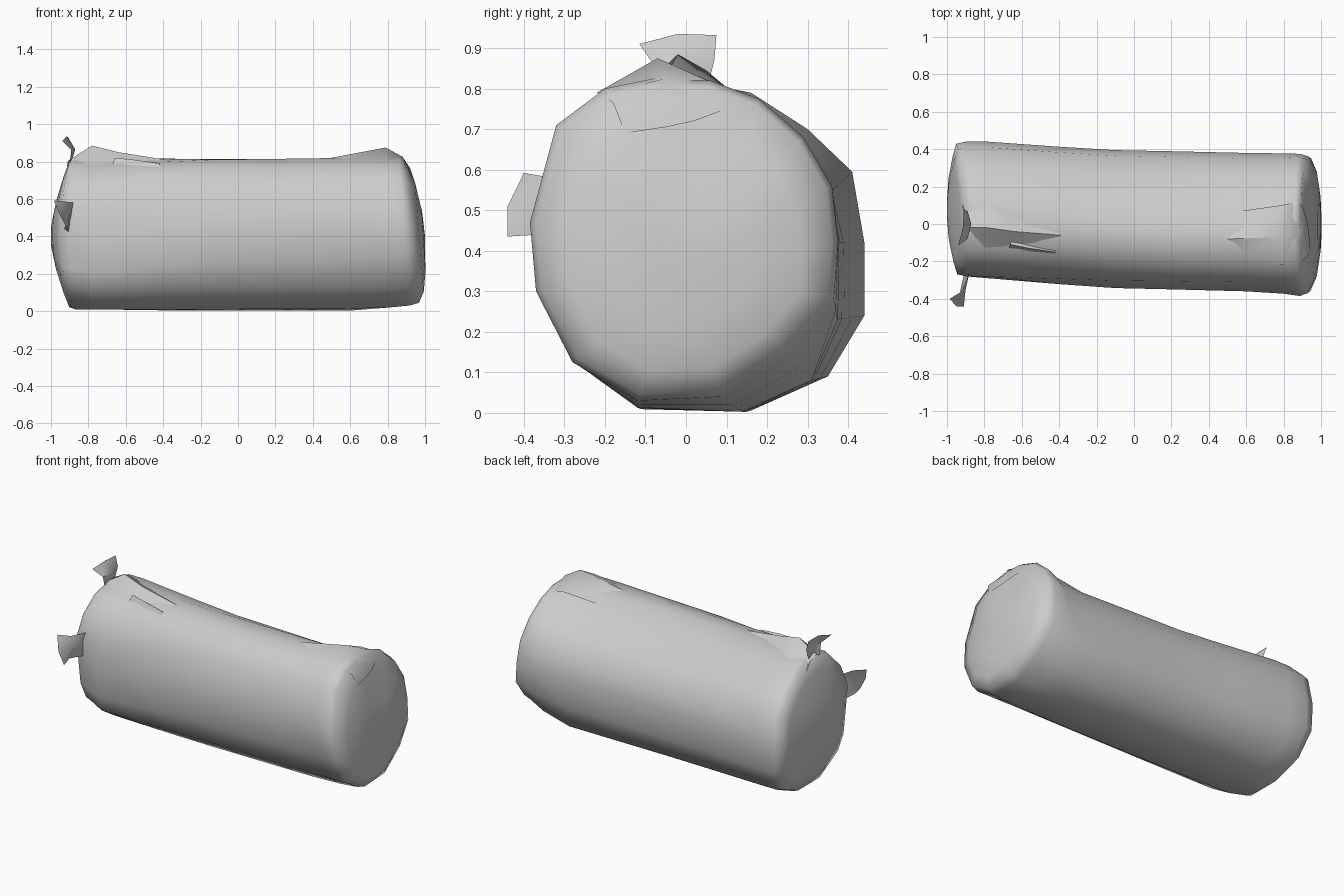
import bpy, math

film = bpy.data.materials.new("grey wrap")
film.diffuse_color = (0.6, 0.6, 0.6, 1)


def make(name, verts, faces, angle):
    me = bpy.data.meshes.new(name)
    me.from_pydata(verts, [], faces)
    me.materials.append(film)
    ob = bpy.data.objects.new(name, me)
    bpy.context.collection.objects.link(ob)
    bpy.ops.object.select_all(action='DESELECT')
    ob.select_set(True)
    bpy.context.view_layer.objects.active = ob
    bpy.ops.object.shade_smooth_by_angle(angle=math.radians(angle))
    return ob


def patch(name, rows):
    """Thin sheet through a small grid of points."""
    w = len(rows[0])
    verts = [p for r in rows for p in r]
    faces = [(i * w + j, i * w + j + 1, (i + 1) * w + j + 1, (i + 1) * w + j)
             for i in range(len(rows) - 1) for j in range(w - 1)]
    return make(name, verts, faces, 45)


# Wrapped roll: matching (y, z) profiles at the left end, along the body, at the right end
LEFT = [(.44, .42), (.41, .595), (.30, .70), (.16, .79), (0, .82), (-.14, .78), (-.23, .68), (-.28, .54),
        (-.29, .36), (-.285, .21), (-.25, .11), (-.09, .01), (.17, .01), (.35, .09), (.44, .24)]
BODY = [(.38, .42), (.35, .54), (.26, .645), (.12, .735), (-.01, .81), (-.10, .82), (-.20, .795), (-.31, .70),
        (-.36, .47), (-.345, .28), (-.275, .125), (-.12, .025), (.14, .015), (.31, .08), (.375, .23)]
RIGHT = [(.375, .42), (.36, .56), (.29, .68), (.18, .775), (.06, .82), (-.08, .825), (-.20, .80), (-.32, .71),
         (-.385, .47), (-.37, .30), (-.28, .125), (-.12, .03), (.09, .04), (.26, .15), (.365, .28)]
SEG = len(LEFT)


def ring(x, t, scale, lean, bow):
    """Blend profiles (t 0 left, 1 body, 2 right), shrink about the middle, tilt and bow in x."""
    a, b, f = (LEFT, BODY, t) if t <= 1 else (BODY, RIGHT, t - 1)
    cy, cz = 0.04 * (2 - t), 0.40 - (0.06 if x > 0.95 else 0)
    out = []
    for j in range(SEG):
        y = a[j][0] + (b[j][0] - a[j][0]) * f
        z = a[j][1] + (b[j][1] - a[j][1]) * f
        s = (z - 0.41) / 0.41
        dx = -lean * s + bow * s * s
        if 8 <= j <= 11 and x < -0.85:      # rounded lower front corner at the left
            y, z = y + 0.04, z + 0.02 * (j < 11)
        if 3 <= j <= 5 and x == 0.97:       # hollow under the right lip
            dx -= 0.035
        z -= 0.012 * math.sin(math.pi * t / 2) if z < 0.05 else 0
        out.append((x + dx, cy + (y - cy) * scale, max(0, cz + (z - cz) * scale)))
    return out


# x, blend, scale, lean, bow
stations = [(-1.0, 0, .12, 0, 0), (-.992, 0, .45, 0, .02), (-.97, 0, .78, 0, .04), (-.95, 0, .97, 0, .05),
            (-.90, 0, 1, 0, .03), (-.78, 0, 1, 0, 0), (-.40, .45, 1, 0, 0), (-.10, .75, 1, 0, 0),
            (.20, .85, 1, 0, 0), (.60, 1, 1, 0, 0), (.80, 1.5, 1, 0, 0), (.89, 2, 1, .03, 0),
            (.935, 2, .96, .04, -.005), (.97, 2, .76, .025, 0), (.993, 2, .42, .01, 0), (1.0, 2, .12, 0, 0)]
verts = [p for st in stations for p in ring(*st)]
faces = []
for k in range(len(stations) - 1):
    for j in range(SEG):
        n = (j + 1) % SEG
        faces.append((k * SEG + j, k * SEG + n, (k + 1) * SEG + n, (k + 1) * SEG + j))
faces.append(tuple(reversed(range(SEG))))
faces.append(tuple(range(len(verts) - SEG, len(verts))))
make("wrapped_roll", verts, faces, 75)

# Gathered film along the top of the left end
patch("top_gather", [
    [(-0.92, 0.12, 0.74), (-0.91, 0.06, 0.80), (-0.90, -0.02, 0.81), (-0.90, -0.12, 0.75)],
    [(-0.78, 0.14, 0.77), (-0.79, 0.05, 0.845), (-0.78, -0.02, 0.885), (-0.80, -0.14, 0.77)],
    [(-0.66, 0.10, 0.77), (-0.68, 0.02, 0.825), (-0.64, -0.04, 0.85), (-0.66, -0.16, 0.75)],
    [(-0.42, 0.04, 0.77), (-0.40, -0.02, 0.80), (-0.39, -0.06, 0.81), (-0.45, -0.15, 0.76)]])
patch("top_crease", [
    [(-0.66, -0.09, 0.80), (-0.56, -0.11, 0.79), (-0.42, -0.13, 0.77)],
    [(-0.66, -0.11, 0.82), (-0.56, -0.13, 0.81), (-0.42, -0.15, 0.79)],
    [(-0.68, -0.15, 0.75), (-0.56, -0.16, 0.75), (-0.42, -0.17, 0.75)]])

# Loose flared film tails at the left end
patch("top_tail", [
    [(-0.90, -0.05, 0.79), (-0.89, 0.0, 0.80), (-0.90, 0.05, 0.79)],
    [(-0.89, -0.08, 0.86), (-0.87, 0.0, 0.865), (-0.89, 0.07, 0.87)],
    [(-0.94, -0.115, 0.91), (-0.915, -0.02, 0.935), (-0.91, 0.075, 0.932)]])
patch("front_tail", [
    [(-0.88, -0.26, 0.58), (-0.89, -0.25, 0.50), (-0.90, -0.23, 0.42)],
    [(-0.92, -0.36, 0.585), (-0.90, -0.35, 0.52), (-0.93, -0.36, 0.44)],
    [(-0.985, -0.40, 0.592), (-0.95, -0.44, 0.51), (-0.91, -0.44, 0.435)]])

# Folded lip over the top of the right end
patch("right_lip", [
    [(0.50, -0.18, 0.78), (0.50, -0.08, 0.82), (0.50, 0.06, 0.76)],
    [(0.79, -0.22, 0.79), (0.79, -0.07, 0.875), (0.79, 0.10, 0.80)],
    [(0.87, -0.21, 0.785), (0.88, -0.05, 0.825), (0.87, 0.12, 0.79)],
    [(0.92, -0.18, 0.765), (0.91, -0.05, 0.78), (0.90, 0.10, 0.75)],
    [(0.945, -0.15, 0.69), (0.935, -0.05, 0.705), (0.925, 0.02, 0.72)]])
